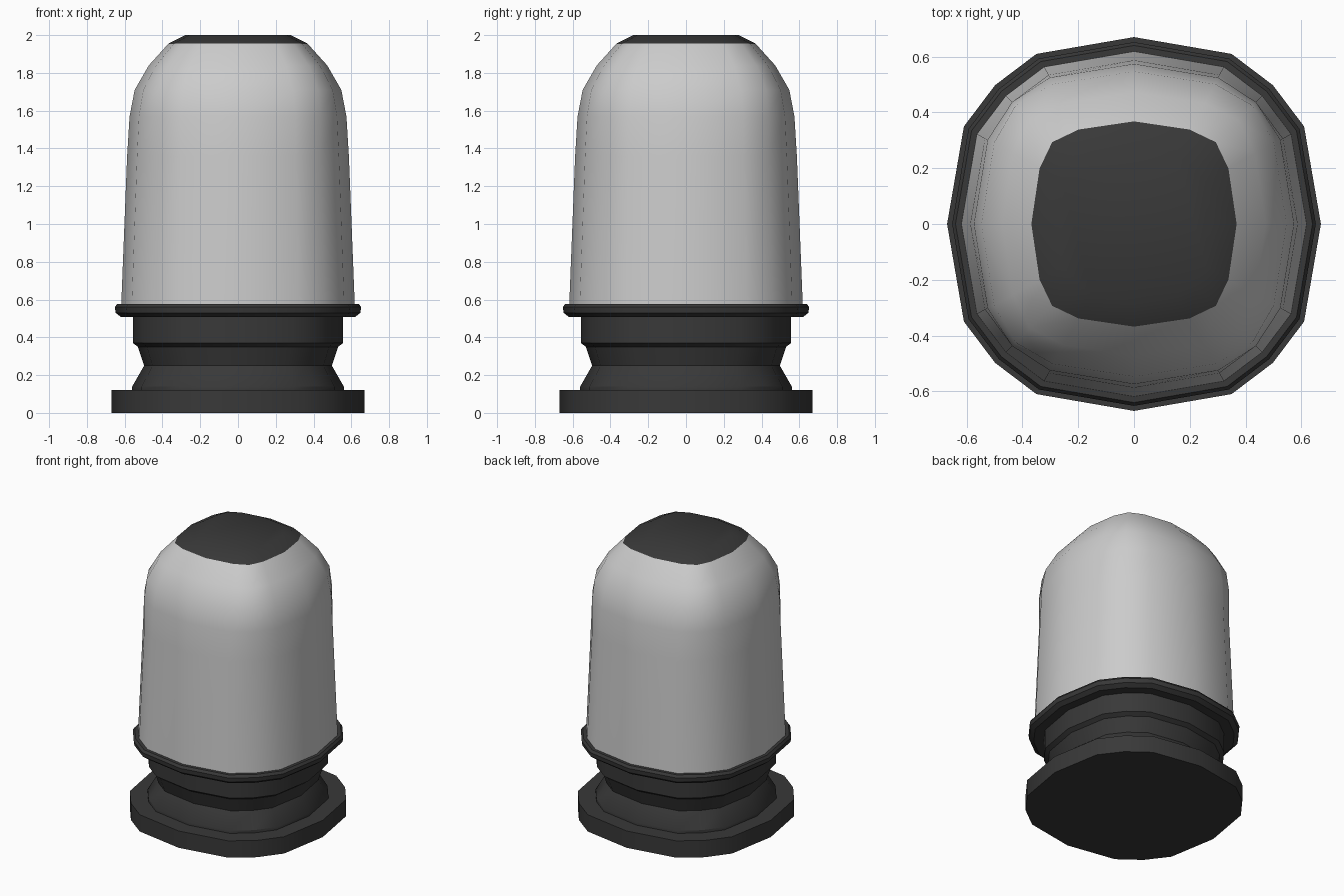
import bpy, bmesh, math

if "Cube" in bpy.data.objects:
    bpy.data.objects.remove(bpy.data.objects["Cube"])

# Rounded-square 16-sided ring; the bulge blends from base shape to the squarer top
BASE = [(1.0, 0.0), (0.91, 0.522), (0.743, 0.743), (0.522, 0.91)]
TOP = [(1.0, 0.0), (0.92, 0.54), (0.797, 0.797), (0.54, 0.92)]


def ring(r, z):
    t = min(max((z - 1.4) / 0.5, 0), 1)
    quarter = [(r * (a[0] + (b[0] - a[0]) * t), r * (a[1] + (b[1] - a[1]) * t))
               for a, b in zip(BASE, TOP)]
    pts = []
    for q in range(4):
        c, s = round(math.cos(q * math.pi / 2)), round(math.sin(q * math.pi / 2))
        pts += [(x * c - y * s, x * s + y * c, z) for x, y in quarter]
    return pts


def loft(name, profile, mat=None, angle=30, cap_bottom=True, cap_top=True):
    bm = bmesh.new()
    rings = [[bm.verts.new(p) for p in ring(r, z)] for r, z in profile]
    for a, b in zip(rings, rings[1:]):
        for i in range(16):
            j = (i + 1) % 16
            bm.faces.new((a[i], a[j], b[j], b[i]))
    if cap_bottom:
        bm.faces.new(rings[0][::-1])
    if cap_top:
        bm.faces.new(rings[-1])
    me = bpy.data.meshes.new(name)
    bm.to_mesh(me)
    bm.free()
    ob = bpy.data.objects.new(name, me)
    bpy.context.collection.objects.link(ob)
    if mat:
        me.materials.append(mat)
    bpy.ops.object.select_all(action='DESELECT')
    ob.select_set(True)
    bpy.context.view_layer.objects.active = ob
    bpy.ops.object.shade_smooth_by_angle(angle=math.radians(angle))
    return ob


dark = bpy.data.materials.new("dark_plastic")
dark.diffuse_color = (0.04, 0.04, 0.04, 1)
dark.use_nodes = True
dark.node_tree.nodes["Principled BSDF"].inputs["Base Color"].default_value = dark.diffuse_color

# Foot, waisted neck and collar in one turned piece
loft("base", [(0.67, 0), (0.67, 0.12), (0.56, 0.12), (0.56, 0.14), (0.497, 0.25),
              (0.53, 0.35), (0.557, 0.37), (0.557, 0.508), (0.62, 0.508),
              (0.648, 0.53), (0.652, 0.56), (0.64, 0.577), (0.60, 0.577)], dark)

# Domed shell
loft("shell", [(0.618, 0.575), (0.587, 1.36), (0.574, 1.57), (0.547, 1.71),
               (0.472, 1.84), (0.368, 1.955)], angle=50,
     cap_bottom=False, cap_top=False)

# Top cap
loft("top_cap", [(0.368, 1.955), (0.28, 2.0)], dark, angle=50, cap_bottom=False)
